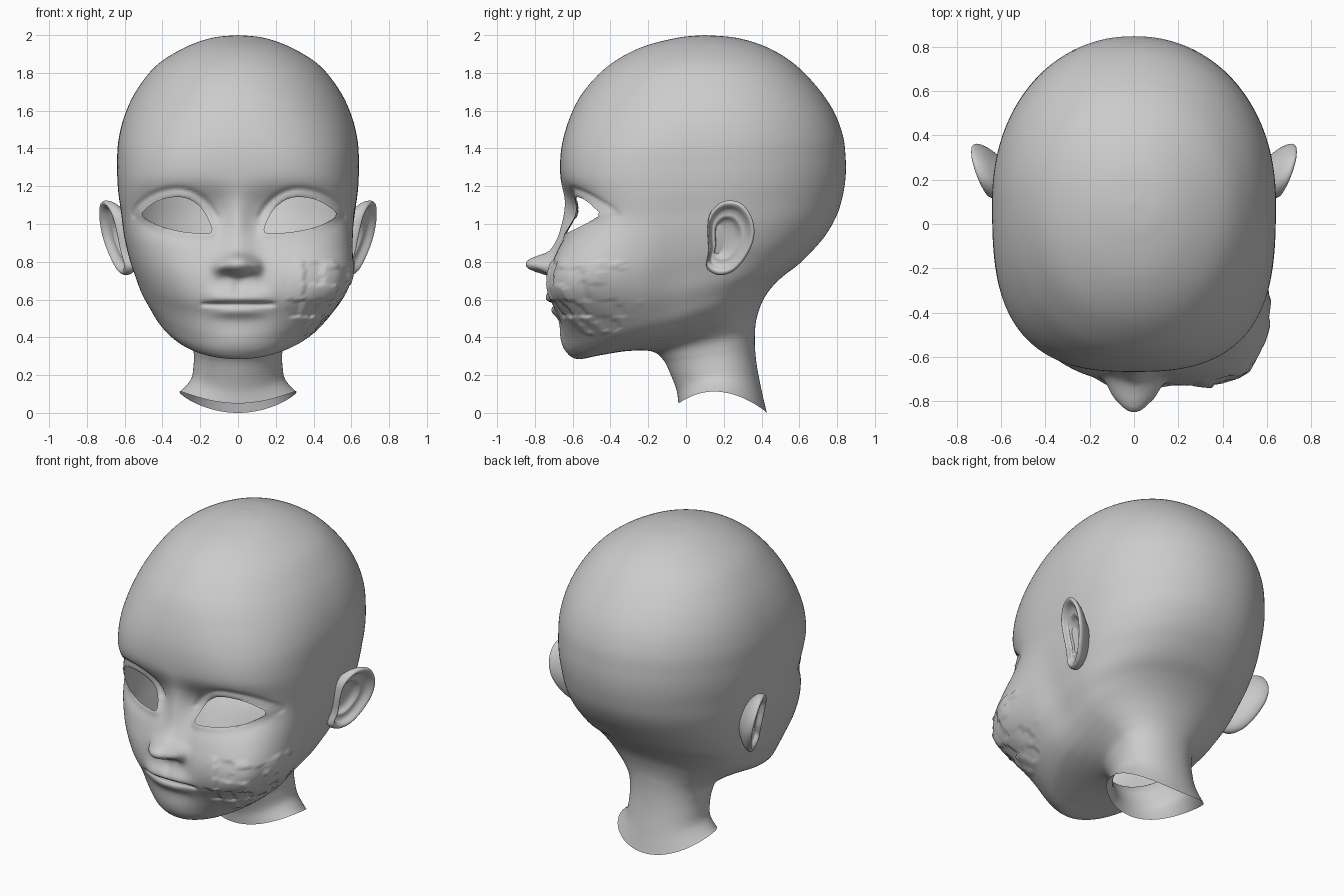
import bpy, bmesh, math, random
from mathutils import Vector

if "Cube" in bpy.data.objects:
    bpy.data.objects.remove(bpy.data.objects["Cube"])

random.seed(7)
SEG, SUB = 300, 10

# Section rings, neck to crown: front y, front z, back y, back z, half width
RINGS = [
    (-.04, .05, .428, 0, .31), (-.05, .12, .40, .12, .25), (-.08, .20, .375, .25, .235),
    (-.12, .28, .365, .35, .235), (-.18, .325, .365, .42, .25), (-.30, .328, .37, .48, .29),
    (-.45, .305, .385, .54, .34), (-.57, .285, .41, .60, .39), (-.625, .32, .45, .66, .44),
    (-.655, .40, .51, .72, .48), (-.675, .50, .60, .79, .52), (-.71, .60, .68, .87, .55),
    (-.705, .72, .745, .95, .58), (-.665, .86, .80, 1.05, .605), (-.635, 1.0, .83, 1.15, .62),
    (-.64, 1.12, .845, 1.25, .635), (-.665, 1.25, .845, 1.35, .64), (-.66, 1.4, .83, 1.47, .634),
    (-.62, 1.55, .78, 1.6, .60), (-.55, 1.69, .69, 1.73, .535), (-.42, 1.83, .57, 1.85, .43),
    (-.25, 1.93, .43, 1.935, .285), (-.05, 1.985, .27, 1.985, .14), (.1, 2.0, .1, 2.0, 0)]

EYE = [(.14, .955), (.22, .952), (.31, .962), (.40, .985), (.46, 1.012), (.51, 1.05),
       (.47, 1.095), (.41, 1.128), (.33, 1.143), (.26, 1.132), (.20, 1.09), (.16, 1.03)]
EAR = [(.115, .97), (.13, 1.06), (.20, 1.12), (.29, 1.11), (.35, 1.03), (.36, .93),
       (.32, .83), (.25, .75), (.17, .73), (.11, .77), (.12, .86)]


def spline(rows, sub, closed=False):
    n, out = len(rows), []
    pick = (lambda i: rows[i % n]) if closed else (lambda i: rows[max(0, min(n - 1, i))])
    for i in range(n if closed else n - 1):
        for k in range(sub):
            t = k / sub
            out.append(tuple(b + .5 * t * (c - a + t * (2*a - 5*b + 4*c - d + t * (3*(b - c) + d - a)))
                             for a, b, c, d in zip(pick(i-1), pick(i), pick(i+1), pick(i+2))))
    return out if closed else out + [rows[-1]]


def bump(x, z, cx, cz, sx, sz):
    return math.exp(-.5 * (((x - cx) / sx) ** 2 + ((z - cz) / sz) ** 2))


def smooth(a, b, v):
    t = max(0, min(1, (v - a) / (b - a)))
    return t * t * (3 - 2 * t)


def nearest(x, z):
    """Signed distance to the eye outline (negative inside) and nearest point."""
    best, inside = (9, None), False
    for i, (ax, az) in enumerate(EYE):
        bx, bz = EYE[(i + 1) % len(EYE)]
        dx, dz = bx - ax, bz - az
        t = max(0, min(1, ((x - ax) * dx + (z - az) * dz) / (dx * dx + dz * dz)))
        px, pz = ax + t * dx, az + t * dz
        best = min(best, (math.hypot(x - px, z - pz), (px, pz)))
        if (az > z) != (bz > z) and x < ax + (z - az) * dx / dz:
            inside = not inside
    return (-best[0] if inside else best[0]), best[1]


def face_offset(x, z):
    """Forward relief of the facial features."""
    ax = abs(x)
    d = .075 * bump(x, z, 0, .79, .07, .07 if z > .79 else .035)            # nose slope
    d += .085 * math.exp(-((x / .095) ** 2 + ((z - .785) / .052) ** 2) ** 2)  # nose tip
    d += .035 * bump(ax, z, .1, .765, .022, .028)                           # nostril wings
    d += .035 * bump(x, z, 0, 1.0, .05, .09)                                # bridge
    d -= .09 * bump(ax, z, .31, 1.06, .17, .08)                             # eye socket
    d += (1 - smooth(.08, .22, ax)) * .032 * bump(0, z, 0, .605, 1, .035 if z > .605 else .016)  # upper lip
    d += (1 - smooth(.03, .2, ax)) * .022 * bump(0, z, 0, .535, 1, .022)    # lower lip
    d -= (1 - smooth(.17, .21, ax)) * .02 * bump(0, z, 0, .574, 1, .007)    # mouth line
    d -= .012 * bump(x, z, 0, .67, .018, .03)                               # philtrum
    return d + .012 * bump(x, z, 0, .37, .10, .05)                          # chin


def finish(bm, name):
    bmesh.ops.remove_doubles(bm, verts=bm.verts, dist=1e-5)
    bmesh.ops.recalc_face_normals(bm, faces=bm.faces)
    me = bpy.data.meshes.new(name)
    bm.to_mesh(me)
    bm.free()
    me.polygons.foreach_set("use_smooth", [True] * len(me.polygons))
    ob = bpy.data.objects.new(name, me)
    bpy.context.collection.objects.link(ob)
    return ob


def bridge(bm, rows):
    for a, b in zip(rows, rows[1:]):
        for j in range(len(a)):
            k = (j + 1) % len(a)
            bm.faces.new((a[j], a[k], b[k], b[j]))


EYE = spline(EYE, 3, True)

# Head and neck: lofted sections
bm = bmesh.new()
rows, blocks = [], {}
for i, (yf, zf, yb, zb, w) in enumerate(spline(RINGS, SUB)):
    u = i / SUB
    yc = .18 - .08 * smooth(3, 9, u)
    arch = .085 * max(0, 1 - u / 3)
    row = []
    for j in range(SEG):
        th = 2 * math.pi * j / SEG
        s, c = math.sin(th), math.cos(th)
        n = 2 + 1.0 * math.exp(-(((zf + zb) / 2 - 1.15) / .4) ** 2) if c > 0 else 2.1
        r = (abs(s) ** n + abs(c) ** n) ** (-1 / n)
        x = w * s * r
        y = yc - (yc - yf if c > 0 else yb - yc) * c * r
        z = zf + (zb - zf) * (y - yf) / max(yb - yf, 1e-6) + arch * s * s
        row.append(bm.verts.new((x, y, z)))
    rows.append(row)
bridge(bm, rows)

# Eye openings: delete inner faces, snap the edge to the outline
dist = {}
for v in bm.verts:
    x, y, z = v.co
    if y < -.2 and .05 < abs(x) < .62 and .85 < z < 1.27:
        dist[v] = nearest(abs(x), z)
hole = [f for f in bm.faces if all(v in dist and dist[v][0] < 0 for v in f.verts)]
bmesh.ops.delete(bm, geom=hole, context='FACES')
dist = {v: d for v, d in dist.items() if v.is_valid}
for v, (d, p) in dist.items():
    if d < 0:
        v.co.x, v.co.z = math.copysign(p[0], v.co.x), p[1]

# Facial relief, eyelids and the swollen, blocky left cheek
center = Vector((.44, -.46, .66))
for v in bm.verts:
    x, y, z = v.co
    if y > 0:
        continue
    p = v.co.copy()
    v.co.y -= face_offset(x, z) * smooth(-.2, -.4, y)
    if v in dist:
        d = max(0, dist[v][0])
        v.co.y -= .016 * math.exp(-(d / .022) ** 2)
        if z > 1.03:
            v.co.y += .012 * math.exp(-((d - .042) / .012) ** 2)
    if x > 0:
        wgt = math.exp(-.5 * (p - center).length_squared / .19 ** 2) * smooth(.03, .2, x)
        push = Vector((x - .15, y - .05, 0)).normalized()
        v.co += push * .19 * wgt * smooth(0, -.2, y)
        a, b = math.atan2(x - .15, .05 - y) * 8, z / .085
        key = (math.floor(a), math.floor(b))
        on, tilt = blocks.setdefault(key, (random.random() < .55, random.choice((-1, 1))))
        if on and wgt > .35 and z < .8 and x > .2:
            v.co += push * .014 * tilt * (a - key[0])
finish(bm, "head")

# Ears: scaled outline rings with a raised rim and hollow bowl
EAR = spline(EAR, 6, True)
PROFILE = [(.4, -.13), (.7, -.08), (.88, -.05), (.97, -.025), (1, 0), (.97, .014), (.91, .018),
           (.84, .008), (.76, -.012), (.66, -.02), (.56, -.022), (.46, -.045), (.3, -.055), (0, -.058)]


def ear(side, name):
    bm, rows = bmesh.new(), []
    for s, off in spline(PROFILE, 3):
        row = []
        for y, z in EAR:
            y, z = .21 + (y - .21) * s, .93 + (z - .93) * s
            x = .588 + .35 * (y - .15) + .22 * (z - .75) + off
            row.append(bm.verts.new((side * x, y + .15 * min(off, 0), z)))
        rows.append(row)
    bridge(bm, rows)
    finish(bm, name)


ear(1, "left_ear")
ear(-1, "right_ear")
